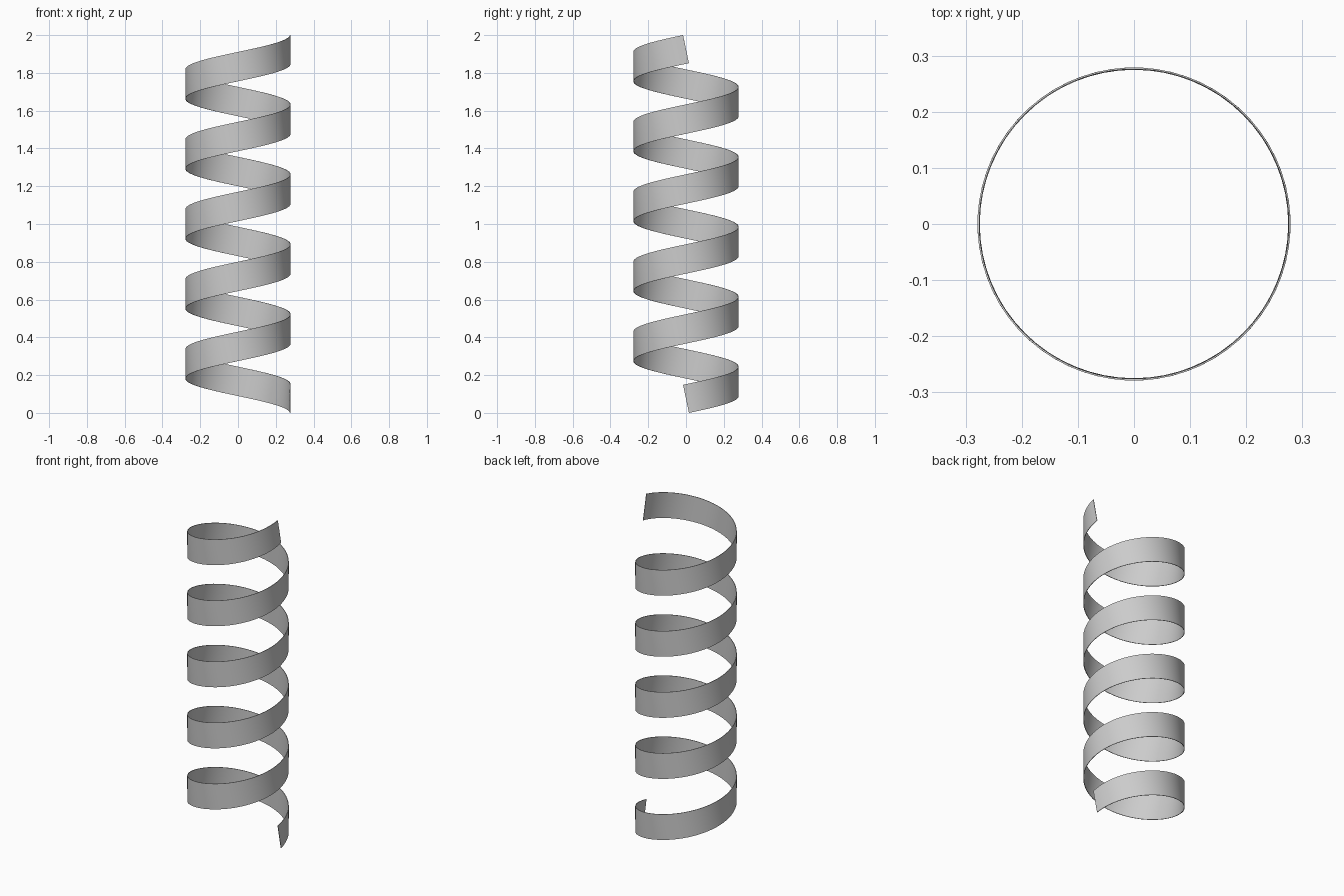
import bpy, bmesh
from math import pi, cos, sin, atan

if "Cube" in bpy.data.objects:
    bpy.data.objects.remove(bpy.data.objects["Cube"])

TURNS, SEGS = 5, 64
R_OUT, THICK = 0.279, 0.003
WIDTH = 0.152
PITCH = 0.3703
tilt = atan(PITCH / (2 * pi * R_OUT))
half_h = WIDTH / 2 * cos(tilt)
half_a = WIDTH / 2 * sin(tilt) / R_OUT

# Thin rectangular cross-section, square to the helix path
section = [(R_OUT, -1), (R_OUT, 1), (R_OUT - THICK, 1), (R_OUT - THICK, -1)]
bm = bmesh.new()
rings = []
for i in range(TURNS * SEGS + 1):
    a = 2 * pi * i / SEGS
    z = half_h + PITCH * i / SEGS
    rings.append([bm.verts.new((r * cos(a - s * half_a),
                                r * sin(a - s * half_a),
                                z + s * half_h)) for r, s in section])

# Skin the ribbon and close both ends
for p, q in zip(rings, rings[1:]):
    for k in range(4):
        n = (k + 1) % 4
        bm.faces.new((p[k], q[k], q[n], p[n]))
bm.faces.new(rings[0])
bm.faces.new(rings[-1][::-1])
bmesh.ops.recalc_face_normals(bm, faces=bm.faces[:])

mesh = bpy.data.meshes.new("spiral_ribbon")
bm.to_mesh(mesh)
bm.free()
ribbon = bpy.data.objects.new("spiral_ribbon", mesh)
bpy.context.collection.objects.link(ribbon)

# Smooth round the coil, sharp along the rims
bpy.context.view_layer.objects.active = ribbon
ribbon.select_set(True)
bpy.ops.object.shade_smooth_by_angle()
